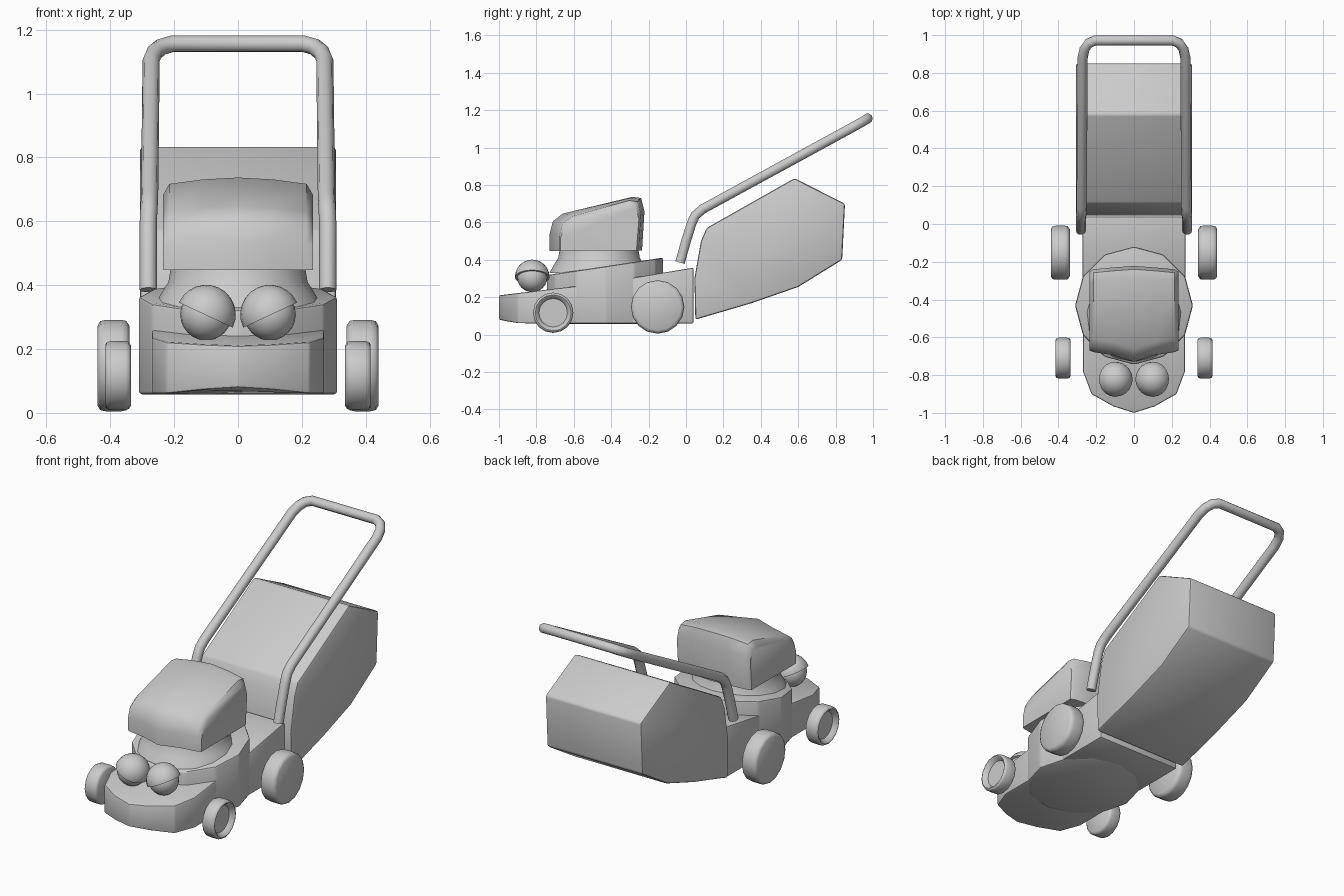
import bpy, bmesh, math
from mathutils import Matrix

if "Cube" in bpy.data.objects:
    bpy.data.objects.remove(bpy.data.objects["Cube"])


def finish(bm, name, bevel=0.0, segments=2, angle=35):
    """Bevel the hard edges, shade by angle and add the object to the scene."""
    bmesh.ops.recalc_face_normals(bm, faces=bm.faces)
    if bevel:
        hard = [e for e in bm.edges if e.calc_face_angle(0) > math.radians(25)]
        bmesh.ops.bevel(bm, geom=hard, offset=bevel, segments=segments,
                        profile=0.5, affect='EDGES', clamp_overlap=True)
    me = bpy.data.meshes.new(name)
    bm.to_mesh(me)
    bm.free()
    me.shade_smooth()
    me.set_sharp_from_angle(angle=math.radians(angle))
    ob = bpy.data.objects.new(name, me)
    bpy.context.collection.objects.link(ob)
    return ob


def loft(rings, closed=False):
    """Skin rings of equal length; cap the ends."""
    bm = bmesh.new()
    vs = [[bm.verts.new(p) for p in r] for r in rings]
    n = len(vs[0])
    for a, b in zip(vs, vs[1:]):
        for i in range(n):
            j = (i + 1) % n
            bm.faces.new((a[i], a[j], b[j], b[i]))
    bm.faces.new(vs[0])
    bm.faces.new(vs[-1])
    return bm


def prism(outline, bottom, top):
    """Upright prism whose top and bottom heights depend on y."""
    return loft([[(x, y, f(y)) for x, y in outline] for f in (bottom, top)])


def mirrored(half):
    """Complete an outline from its +x half."""
    return half + [(-x, y) for x, y in reversed(half) if x > 0]


def circle(r, cy, n):
    return [(r * math.sin(2 * math.pi * i / n), cy + r * math.cos(2 * math.pi * i / n))
            for i in range(n)]


# Front deck with pointed nose
nose = mirrored([(0, -1.0), (0.11, -0.965), (0.225, -0.9), (0.27, -0.78), (0.27, -0.4)])
finish(prism(nose, lambda y: 0.06 + 0.2 * max(0, -0.9 - y),
             lambda y: 0.21 + 0.119 * (y + 1)), "front_deck", 0.008)

# Rear deck
rear = mirrored([(0.272, -0.31), (0.272, 0.04)])
finish(prism(rear, lambda y: 0.06, lambda y: 0.30 + 0.165 * (y + 0.31)), "rear_deck", 0.008)

# Round blade housing with sloping top
finish(prism(circle(0.312, -0.432, 12), lambda y: 0.058,
             lambda y: 0.412 + 0.15 * (y + 0.12)), "blade_housing", 0.012, angle=40)

# Flared neck under the engine
neck = []
for r, z in ((0.265, 0.33), (0.24, 0.375), (0.218, 0.41), (0.208, 0.47)):
    neck.append([(x, y, z) for x, y in circle(r, -0.465, 16)])
finish(loft(neck), "engine_neck", angle=40)

# Engine cover: side profile (y, z), swept across x, bulging at the middle
cover = [(-0.73, 0.448), (-0.73, 0.535), (-0.712, 0.605), (-0.66, 0.647),
         (-0.285, 0.737), (-0.24, 0.73), (-0.222, 0.66), (-0.235, 0.45)]
rings = []
for x, inset, back, drop in ((-0.235, 0.06, 0.03, 0.055), (-0.215, 0.052, 0.018, 0.02),
                             (-0.11, 0.035, 0.008, 0.006), (0, 0, 0, 0),
                             (0.11, 0.035, 0.008, 0.006), (0.215, 0.052, 0.018, 0.02),
                             (0.235, 0.06, 0.03, 0.055)):
    rings.append([(x, y + inset if y < -0.6 else y - back,
                   z - drop * (z - 0.448) / 0.289) for y, z in cover])
finish(loft(rings), "engine_cover", angle=45)

# Grass bag
bag = [(0.05, 0.08), (0.35, 0.168), (0.6, 0.255), (0.835, 0.4), (0.85, 0.7),
       (0.58, 0.836), (0.11, 0.57), (0.08, 0.5), (0.045, 0.3)]
finish(loft([[(x, y, z) for y, z in bag] for x in (-0.307, 0.307)]), "grass_bag", 0.012)


# Wheels: (x, radius) profile spun about the axle
def wheel(name, profile, cy, cz, side, n=16):
    rings = [[(side * x, cy + r * math.cos(2 * math.pi * i / n),
               cz + r * math.sin(2 * math.pi * i / n)) for i in range(n)] for x, r in profile]
    finish(loft(rings), name, angle=50)


rear_wheel = [(0.34, 0.125), (0.35, 0.14), (0.365, 0.143), (0.415, 0.143),
              (0.432, 0.139), (0.44, 0.125)]
front_wheel = [(0.335, 0.094), (0.342, 0.105), (0.352, 0.108), (0.4, 0.108),
               (0.412, 0.103), (0.415, 0.096), (0.41, 0.088), (0.388, 0.076)]
for side, label in ((-1, "left"), (1, "right")):
    wheel("rear_wheel_" + label, rear_wheel, -0.152, 0.148, side)
    wheel("front_wheel_" + label, front_wheel, -0.71, 0.117, side)

    # Headlamp ball
    place = Matrix.Translation((side * 0.1, -0.822, 0.308))
    bm = bmesh.new()
    bmesh.ops.create_uvsphere(bm, u_segments=20, v_segments=12, radius=0.081, matrix=place)
    finish(bm, "lamp_" + label)

    # Half-dome hood, tilted down to the middle
    bm = bmesh.new()
    bmesh.ops.create_uvsphere(bm, u_segments=20, v_segments=12, radius=0.093)
    cut = bmesh.ops.bisect_plane(bm, geom=bm.verts[:] + bm.edges[:] + bm.faces[:],
                                 plane_co=(0, 0, -0.002), plane_no=(0, 0, 1), clear_inner=True)
    bmesh.ops.holes_fill(bm, edges=[e for e in bm.edges if e.is_boundary])
    tilt = Matrix.Rotation(-side * math.radians(25), 4, 'Y')
    bmesh.ops.transform(bm, matrix=place @ tilt, verts=bm.verts)
    finish(bm, "lamp_hood_" + label)

# Push handle tube
half = [(0.281, -0.032, 0.385), (0.281, 0.0, 0.5), (0.281, 0.03, 0.595), (0.279, 0.05, 0.638),
        (0.277, 0.09, 0.672), (0.272, 0.88, 1.103), (0.262, 0.925, 1.128),
        (0.24, 0.957, 1.146), (0.205, 0.972, 1.156)]
path = half + [(-x, y, z) for x, y, z in reversed(half)]
cu = bpy.data.curves.new("handle_path", 'CURVE')
cu.dimensions = '3D'
cu.bevel_depth = 0.027
cu.bevel_resolution = 3
cu.use_fill_caps = True
sp = cu.splines.new('POLY')
sp.points.add(len(path) - 1)
for p, co in zip(sp.points, path):
    p.co = (*co, 1)
sp.use_smooth = True
tmp = bpy.data.objects.new("handle_path", cu)
bpy.context.collection.objects.link(tmp)
bm = bmesh.new()
bm.from_mesh(tmp.to_mesh())
tmp.to_mesh_clear()
bpy.data.objects.remove(tmp)
bmesh.ops.remove_doubles(bm, verts=bm.verts, dist=0.0001)
finish(bm, "push_handle", angle=50)
